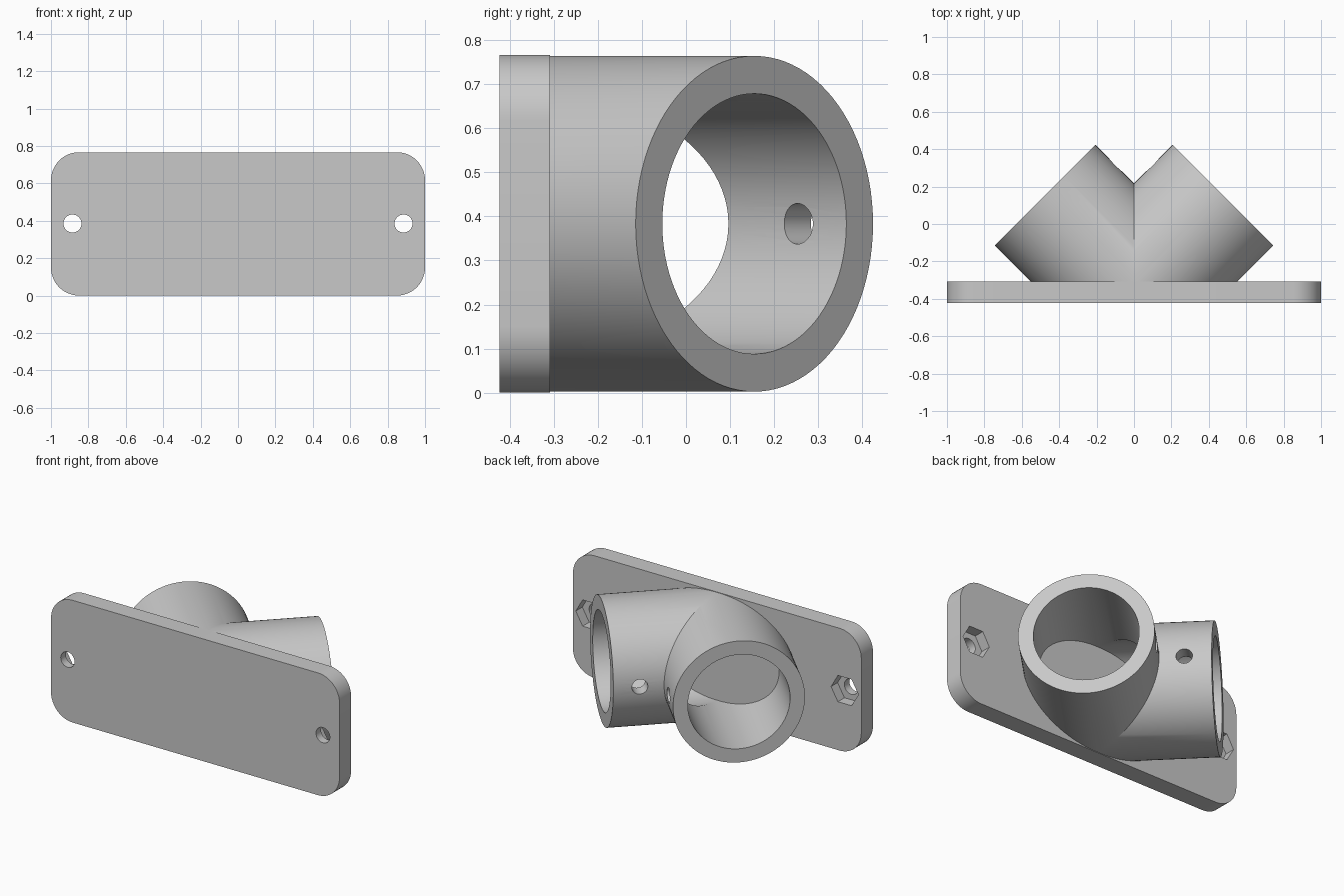
import bpy, bmesh, math
from mathutils import Vector, Matrix

if "Cube" in bpy.data.objects:
    bpy.data.objects.remove(bpy.data.objects["Cube"])

ZC = 0.383                      # height of all axes
FRONT, BACK = -0.423, -0.308    # plate faces
ORIGIN = Vector((0, -0.321, ZC))  # where the tube axes meet
DIR = Vector((1, 1, 0)).normalized()
LENGTH = 0.673

grey = bpy.data.materials.new("plain grey")
grey.diffuse_color = (0.58, 0.58, 0.58, 1)
grey.use_nodes = True
grey.node_tree.nodes["Principled BSDF"].inputs["Base Color"].default_value = grey.diffuse_color


def to_object(name, bm):
    bmesh.ops.recalc_face_normals(bm, faces=bm.faces[:])
    me = bpy.data.meshes.new(name)
    bm.to_mesh(me)
    bm.free()
    me.materials.append(grey)
    ob = bpy.data.objects.new(name, me)
    bpy.context.collection.objects.link(ob)
    return ob


def prism(p0, p1, r, n):
    """Regular prism along a horizontal axis."""
    p0, p1 = Vector(p0), Vector(p1)
    up = Vector((0, 0, 1))
    side = (p1 - p0).cross(up).normalized()
    bm = bmesh.new()
    rings = []
    for p in (p0, p1):
        rings.append([bm.verts.new(p + r * (math.cos(a) * side + math.sin(a) * up))
                      for a in (2 * math.pi * i / n for i in range(n))])
    for i in range(n):
        j = (i + 1) % n
        bm.faces.new((rings[0][i], rings[0][j], rings[1][j], rings[1][i]))
    bm.faces.new(rings[0][::-1])
    bm.faces.new(rings[1])
    return bm


def cut(bm, co, no):
    bmesh.ops.bisect_plane(bm, geom=bm.verts[:] + bm.edges[:] + bm.faces[:], dist=1e-6,
                           plane_co=co, plane_no=no, clear_inner=True)


def v_pair(name, r, end, y_clip):
    """Two mirrored cylinders joined at x = 0 with a flat floor at y_clip."""
    bm = prism(ORIGIN - DIR * 1.2, ORIGIN + DIR * end, r, 96)
    cut(bm, (0, 0, 0), (1, 0, 0))
    dup = bmesh.ops.duplicate(bm, geom=bm.verts[:] + bm.edges[:] + bm.faces[:])["geom"]
    bmesh.ops.transform(bm, matrix=Matrix.Scale(-1, 4, (1, 0, 0)),
                        verts=[g for g in dup if isinstance(g, bmesh.types.BMVert)])
    bmesh.ops.reverse_faces(bm, faces=[g for g in dup if isinstance(g, bmesh.types.BMFace)])
    bmesh.ops.remove_doubles(bm, verts=bm.verts[:], dist=1e-5)
    cut(bm, (0, y_clip, 0), (0, 1, 0))
    bmesh.ops.holes_fill(bm, edges=[e for e in bm.edges if e.is_boundary], sides=0)
    return to_object(name, bm)


def boolean(target, tool, op):
    m = target.modifiers.new("bool", 'BOOLEAN')
    m.operation, m.solver, m.object = op, 'EXACT', tool
    bpy.context.view_layer.objects.active = target
    bpy.ops.object.modifier_apply(modifier=m.name)
    bpy.data.objects.remove(tool, do_unlink=True)


# mounting plate with rounded corners
bm = bmesh.new()
R, H = 0.15, 0.766
profile = []
for cx, cz, a0 in ((1 - R, H - R, 0), (R - 1, H - R, 90), (R - 1, R, 180), (1 - R, R, 270)):
    for k in range(13):
        a = math.radians(a0 + 7.5 * k)
        profile.append(bm.verts.new((cx + R * math.cos(a), FRONT, cz + R * math.sin(a))))
face = bm.faces.new(profile)
ext = bmesh.ops.extrude_face_region(bm, geom=[face])["geom"]
bmesh.ops.translate(bm, vec=(0, BACK - FRONT, 0),
                    verts=[g for g in ext if isinstance(g, bmesh.types.BMVert)])
bracket = to_object("tube_bracket", bm)

# V-shaped sockets and their bores
boolean(bracket, v_pair("sockets", 0.3805, LENGTH, -0.32), 'UNION')
boolean(bracket, v_pair("bores", 0.295, LENGTH + 0.1, BACK), 'DIFFERENCE')

for s in (-1, 1):
    # bolt hole and hexagonal nut recess in the plate
    x = 0.885 * s
    boolean(bracket, to_object("bolt_hole", prism((x, -0.6, ZC + .002), (x, -0.2, ZC + .002), 0.048, 40)),
            'DIFFERENCE')
    boolean(bracket, to_object("nut_recess", prism((x, BACK - 0.065, ZC + .002), (x, -0.2, ZC + .002), 0.095, 6)),
            'DIFFERENCE')
    # locking screw hole on the inner side of each socket
    p = ORIGIN + DIR * (LENGTH - 0.153)
    q = p + Vector((-1, 1, 0)).normalized() * 0.48
    p.x *= s
    q.x *= s
    boolean(bracket, to_object("screw_hole", prism(p, q, 0.046, 40)), 'DIFFERENCE')

# smooth curved walls, keep rims sharp
bpy.ops.object.select_all(action='DESELECT')
bracket.select_set(True)
bpy.context.view_layer.objects.active = bracket
bpy.ops.object.shade_smooth_by_angle(angle=math.radians(25))
